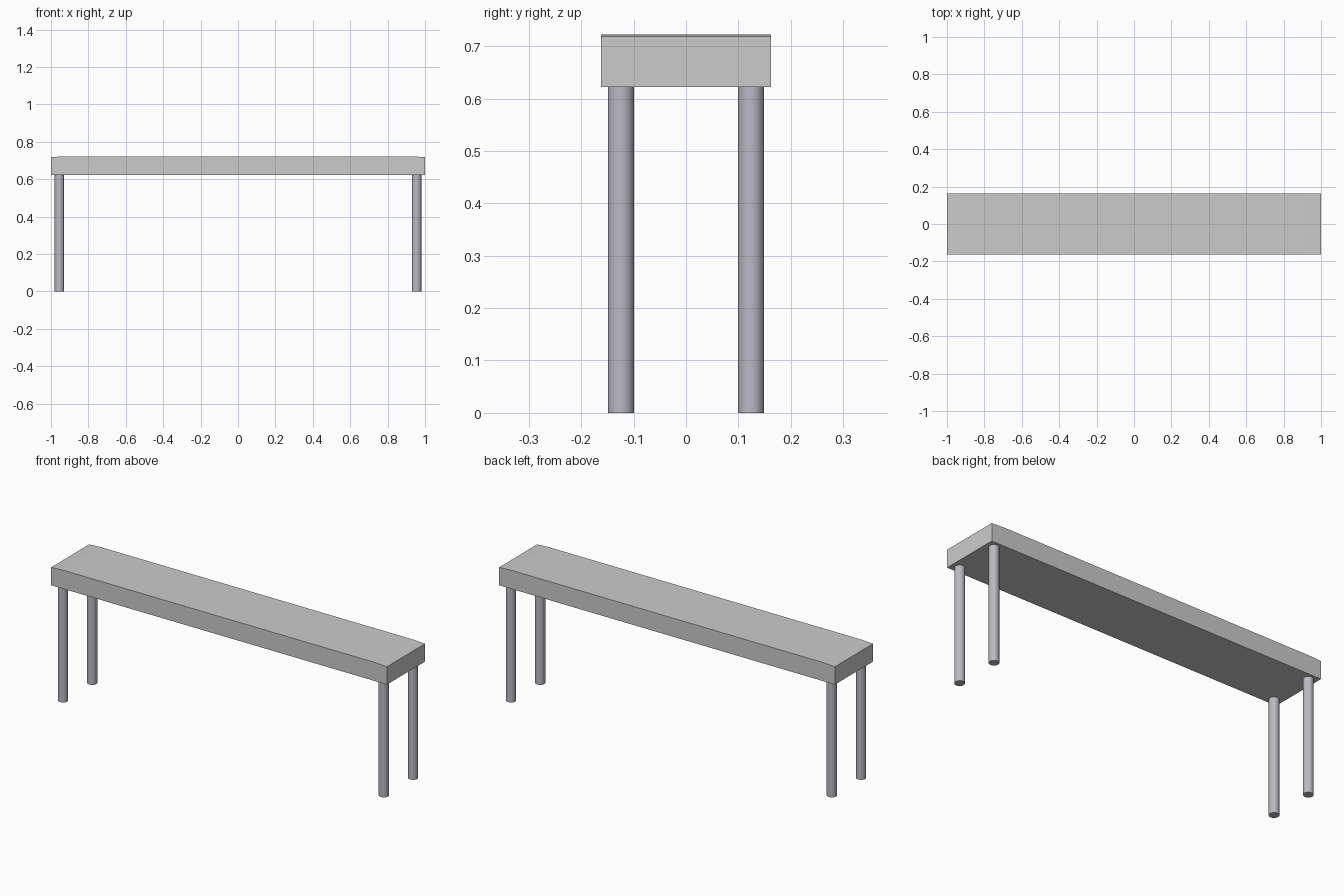
import bpy, bmesh

if "Cube" in bpy.data.objects:
    bpy.data.objects.remove(bpy.data.objects["Cube"])

W, D = 1.0, 0.162            # half length and half depth of the top
Z0, Z_END, Z1 = 0.622, 0.718, 0.722

# Bench top: side profile with slightly dipped ends, extruded along y
profile = [(-W, Z0), (W, Z0), (W, Z_END), (0.93, Z1), (-0.93, Z1), (-W, Z_END)]
bm = bmesh.new()
face = bm.faces.new([bm.verts.new((x, -D, z)) for x, z in profile])
ext = bmesh.ops.extrude_face_region(bm, geom=[face])
bmesh.ops.translate(bm, vec=(0, 2 * D, 0),
                    verts=[v for v in ext["geom"] if isinstance(v, bmesh.types.BMVert)])
bmesh.ops.recalc_face_normals(bm, faces=bm.faces)
mesh = bpy.data.meshes.new("bench_top")
bm.to_mesh(mesh)
bm.free()
bpy.context.collection.objects.link(bpy.data.objects.new("bench_top", mesh))

# Dark bluish metal for the legs
metal = bpy.data.materials.new("leg_metal")
metal.diffuse_color = (0.5, 0.48, 0.56, 1)
metal.use_nodes = True
metal.node_tree.nodes["Principled BSDF"].inputs["Base Color"].default_value = metal.diffuse_color

# Four round legs
for side, sx in (("left", -1), ("right", 1)):
    for end, sy in (("front", -1), ("back", 1)):
        bpy.ops.mesh.primitive_cylinder_add(vertices=32, radius=0.025, depth=Z0,
                                            location=(sx * 0.955, sy * 0.124, Z0 / 2))
        leg = bpy.context.object
        leg.name = f"{end}_{side}_leg"
        leg.data.materials.append(metal)
        bpy.ops.object.shade_smooth_by_angle()
